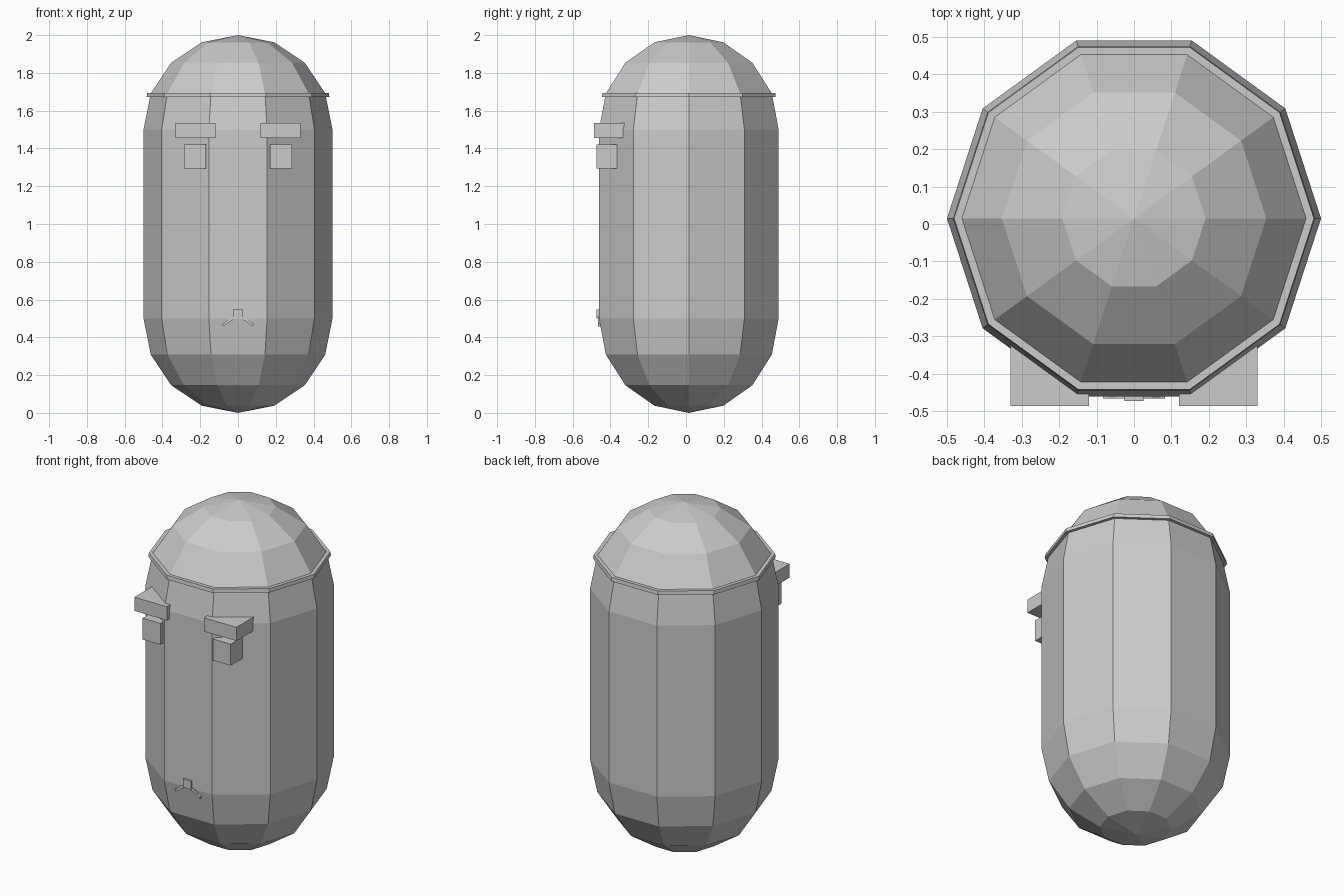
import bpy
import bmesh
import math

cube = bpy.data.objects.get("Cube")
if cube:
    bpy.data.objects.remove(cube, do_unlink=True)

grey = bpy.data.materials.new("plain_grey")
grey.use_nodes = True
colour = (0.6, 0.6, 0.6, 1)
grey.diffuse_color = colour
grey.node_tree.nodes["Principled BSDF"].inputs["Base Color"].default_value = colour

SIDES = 10
CENTRE_Y = 0.015
RADIUS = 0.5


def finish(name, bm):
    bmesh.ops.recalc_face_normals(bm, faces=bm.faces)
    mesh = bpy.data.meshes.new(name)
    bm.to_mesh(mesh)
    bm.free()
    mesh.materials.append(grey)
    obj = bpy.data.objects.new(name, mesh)
    bpy.context.scene.collection.objects.link(obj)
    return obj


def lathe(name, profile, closed=False):
    """Spin an (r, z) profile around the body axis into flat-sided rings."""
    bm = bmesh.new()
    verts = [bm.verts.new((r, 0, z)) for r, z in profile]
    edges = [bm.edges.new(pair) for pair in zip(verts, verts[1:])]
    if closed:
        edges.append(bm.edges.new((verts[-1], verts[0])))
    bmesh.ops.spin(bm, geom=verts + edges, cent=(0, 0, 0), axis=(0, 0, 1),
                   angle=math.tau, steps=SIDES)
    bmesh.ops.remove_doubles(bm, verts=bm.verts, dist=0.0005)
    obj = finish(name, bm)
    obj.location.y = CENTRE_Y
    return obj


def box(name, x, y, z):
    """Box given by its (low, high) range on each axis."""
    bm = bmesh.new()
    bmesh.ops.create_cube(bm, size=1)
    for v in bm.verts:
        for axis, (low, high) in enumerate((x, y, z)):
            v.co[axis] = high if v.co[axis] > 0 else low
    return finish(name, bm)


# Capsule body: two faceted half spheres joined by straight walls
arc = [math.radians(22.5 * i) for i in range(5)]
bottom = [(RADIUS * math.sin(a), RADIUS - RADIUS * math.cos(a)) for a in arc]
top = [(r, 2 - z) for r, z in reversed(bottom)]
lathe("body", bottom + top)

# Thin lip around the base of the dome
lathe("dome_lip", [(0.45, 1.694), (0.481, 1.694), (0.484, 1.672), (0.45, 1.672)],
      closed=True)

# Eyes and brows, one pair per side
for side, sign in (("left", 1), ("right", -1)):
    for part, inner, outer, front, z in (
            ("eye", 0.17, 0.285, -0.475, (1.295, 1.42)),
            ("brow", 0.12, 0.33, -0.486, (1.455, 1.535))):
        x = sorted((sign * inner, sign * outer))
        box(f"{side}_{part}", x, (front, -0.28), z)

# Mouth: a drooping curve hanging from a small nose block
half = [(0.02, 0.512), (0.05, 0.498), (0.07, 0.478), (0.083, 0.472),
        (0.08, 0.458), (0.066, 0.466), (0.045, 0.482), (0.015, 0.497)]
bm = bmesh.new()
outline = half + [(-x, z) for x, z in reversed(half)]
face = bm.faces.new([bm.verts.new((x, -0.467, z)) for x, z in outline])
extruded = bmesh.ops.extrude_face_region(bm, geom=[face], use_keep_orig=True)
for v in extruded["geom"]:
    if isinstance(v, bmesh.types.BMVert):
        v.co.y = -0.43
finish("mouth", bm)
box("nose", (-0.026, 0.026), (-0.473, -0.43), (0.5, 0.548))
